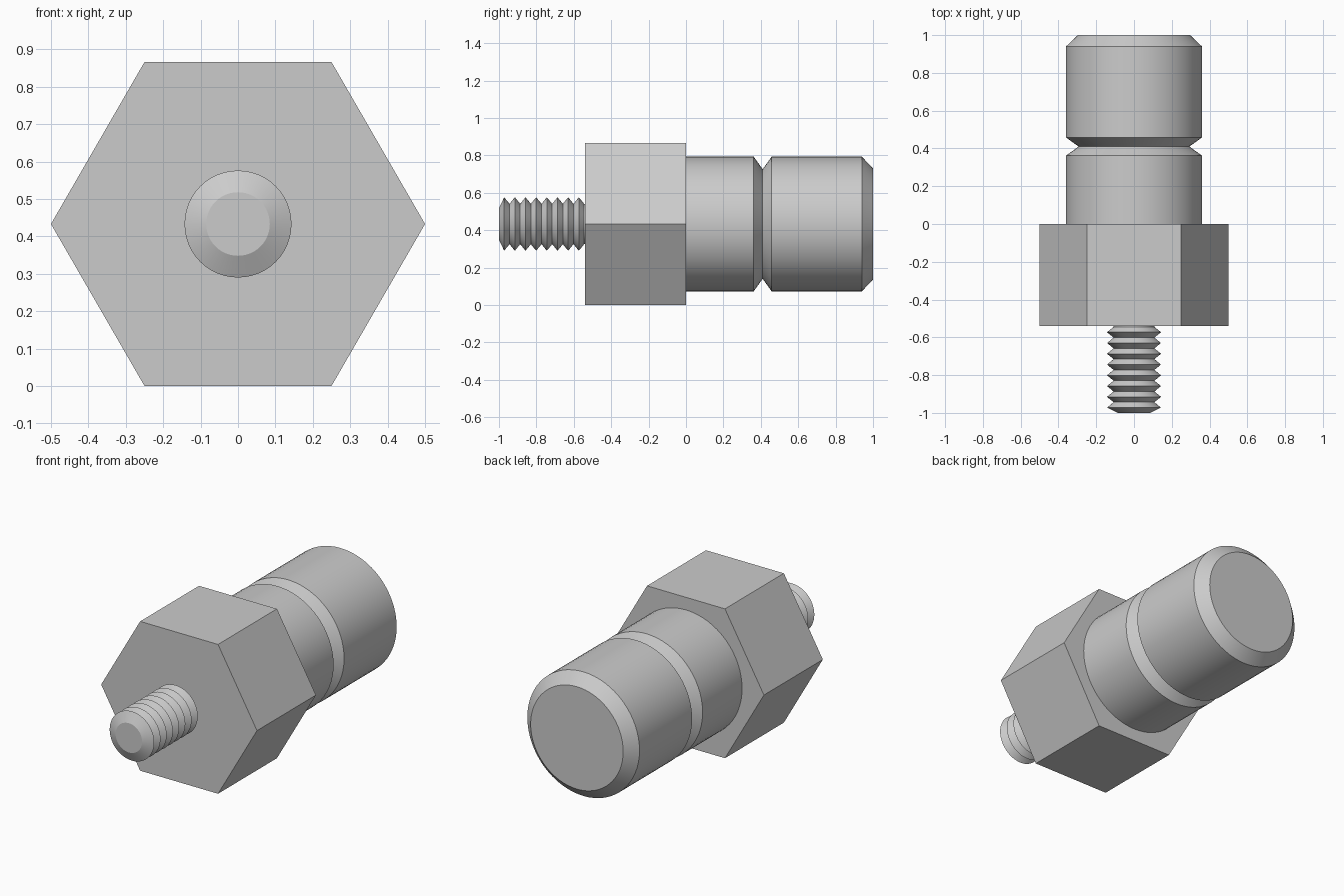
import bpy, bmesh, math

if "Cube" in bpy.data.objects:
    bpy.data.objects.remove(bpy.data.objects["Cube"])

AXIS_Z = 0.433  # height of the common axis, which runs along y


def lathe(name, profile, sides, smooth=True):
    """Revolve (radius, y) points about the axis and cap both ends."""
    bm = bmesh.new()
    rings = []
    for r, y in profile:
        rings.append([bm.verts.new((r * math.cos(2 * math.pi * i / sides), y,
                                    AXIS_Z + r * math.sin(2 * math.pi * i / sides)))
                      for i in range(sides)])
    for a, b in zip(rings, rings[1:]):
        for i in range(sides):
            j = (i + 1) % sides
            bm.faces.new((a[i], a[j], b[j], b[i]))
    bm.faces.new(rings[0])
    bm.faces.new(rings[-1])
    bmesh.ops.recalc_face_normals(bm, faces=bm.faces)
    mesh = bpy.data.meshes.new(name)
    bm.to_mesh(mesh)
    bm.free()
    obj = bpy.data.objects.new(name, mesh)
    bpy.context.collection.objects.link(obj)
    if smooth:
        bpy.ops.object.select_all(action='DESELECT')
        obj.select_set(True)
        bpy.context.view_layer.objects.active = obj
        bpy.ops.object.shade_smooth_by_angle(angle=math.radians(25))
    return obj


# Hexagonal nut section, corners pointing left and right
lathe("hex_collar", [(0.5, -0.54), (0.5, 0.0)], 6, smooth=False)

# Cylindrical body with V groove and chamfered end
lathe("grooved_body", [(0.36, -0.02), (0.36, 0.362), (0.293, 0.41), (0.36, 0.458),
                       (0.36, 0.94), (0.297, 1.0)], 64)

# Threaded stud: evenly spaced crests and roots, tapered tip
pitch, crests = 0.057, 8
thread = [(0.085, -1.0)]
for k in range(crests):
    y = -0.972 + k * pitch
    thread += [(0.143, y), (0.108, y + pitch / 2)]
thread.append((0.108, -0.50))
lathe("threaded_stud", thread, 48)
